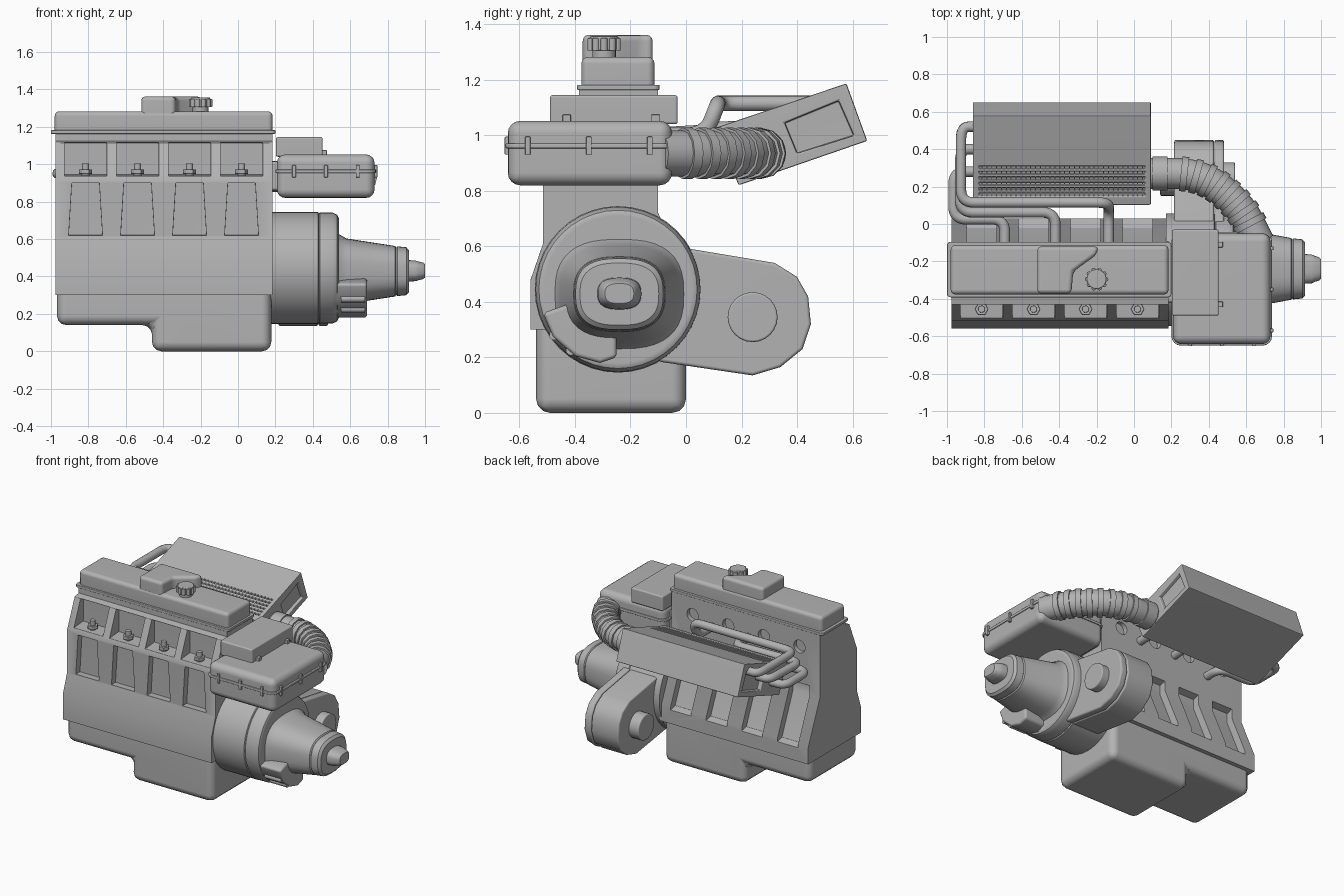
import bpy, bmesh
from math import sin, cos, pi, copysign
from mathutils import Vector

cube = bpy.data.objects.get("Cube")
if cube:
    bpy.data.objects.remove(cube, do_unlink=True)

grey = bpy.data.materials.new("cast_grey")
grey.use_nodes = True
grey.diffuse_color = (0.45, 0.45, 0.45, 1)
grey.node_tree.nodes["Principled BSDF"].inputs["Base Color"].default_value = grey.diffuse_color
parts = []


def bake(ob):
    """Apply all modifiers (or convert a curve) into a plain mesh object."""
    dg = bpy.context.evaluated_depsgraph_get()
    mesh = bpy.data.meshes.new_from_object(ob.evaluated_get(dg))
    name = ob.name
    bpy.data.objects.remove(ob, do_unlink=True)
    new = bpy.data.objects.new(name, mesh)
    bpy.context.collection.objects.link(new)
    return new


def finish(ob, cutters=(), bevel=0.0, segments=3):
    """Cut, round the edges, colour and register a part."""
    for c in cutters:
        mod = ob.modifiers.new("cut", 'BOOLEAN')
        mod.object, mod.operation, mod.solver = c, 'DIFFERENCE', 'EXACT'
    if bevel:
        mod = ob.modifiers.new("round", 'BEVEL')
        mod.width, mod.segments, mod.limit_method = bevel, segments, 'ANGLE'
        mod.angle_limit = 0.6
    ob = bake(ob)
    for c in cutters:
        bpy.data.objects.remove(c, do_unlink=True)
    ob.data.materials.clear()
    ob.data.materials.append(grey)
    parts.append(ob)
    return ob


def raw_loft(name, rings):
    """Closed skin through equal-length rings of points, capped at both ends."""
    bm = bmesh.new()
    loops = [[bm.verts.new(p) for p in ring] for ring in rings]
    n = len(loops[0])
    for a, b in zip(loops, loops[1:]):
        for i in range(n):
            j = (i + 1) % n
            bm.faces.new((a[i], a[j], b[j], b[i]))
    bm.faces.new(loops[0][::-1])
    bm.faces.new(loops[-1])
    bmesh.ops.recalc_face_normals(bm, faces=bm.faces)
    mesh = bpy.data.meshes.new(name)
    bm.to_mesh(mesh)
    bm.free()
    ob = bpy.data.objects.new(name, mesh)
    bpy.context.collection.objects.link(ob)
    return ob


def raw_prism(name, axis, pts, a, b):
    place = {'x': lambda p, d: (d, p[0], p[1]),
             'y': lambda p, d: (p[0], d, p[1]),
             'z': lambda p, d: (p[0], p[1], d)}[axis]
    return raw_loft(name, [[place(p, d) for p in pts] for d in (a, b)])


def prism(name, axis, pts, a, b, bevel=0.0, cutters=(), segments=3):
    return finish(raw_prism(name, axis, pts, a, b), cutters, bevel, segments)


def box(name, x0, x1, y0, y1, z0, z1, bevel=0.0, segments=3):
    return prism(name, 'z', [(x0, y0), (x1, y0), (x1, y1), (x0, y1)], z0, z1, bevel, (), segments)


def circle(u, v, r, n=24):
    return [(u + r * cos(2 * pi * i / n), v + r * sin(2 * pi * i / n)) for i in range(n)]


def rounded_rect(x0, x1, y0, y1, r):
    corners = [(x1 - r, y1 - r), (x0 + r, y1 - r), (x0 + r, y0 + r), (x1 - r, y0 + r)]
    return [(cx + r * cos((k + i / 4) * pi / 2), cy + r * sin((k + i / 4) * pi / 2))
            for k, (cx, cy) in enumerate(corners) for i in range(5)]


def loft_x(name, sections, cy, cz, power=1.0, n=40):
    """Round (power 1) or squarish (power < 1) body along x from (x, half y, half z)."""
    def soft(v):
        return copysign(abs(v) ** power, v) if abs(v) > 1e-6 else 0.0
    return finish(raw_loft(name, [[(x, cy + hy * soft(cos(2 * pi * i / n)),
                                    cz + hz * soft(sin(2 * pi * i / n))) for i in range(n)]
                                  for x, hy, hz in sections]))


def smooth_path(points, r):
    """Replace each corner of a polyline by a curve."""
    pts = [Vector(p) for p in points]
    out = [pts[0]]
    for a, b, c in zip(pts, pts[1:], pts[2:]):
        s = b + (a - b).normalized() * min(r, (a - b).length * 0.48)
        e = b + (c - b).normalized() * min(r, (c - b).length * 0.48)
        out += [s * (1 - t) ** 2 + b * 2 * t * (1 - t) + e * t ** 2 for t in [i / 7 for i in range(8)]]
    return out + [pts[-1]]


def tube(name, points, radius, corner=0.07):
    path = smooth_path(points, corner)
    cu = bpy.data.curves.new(name, 'CURVE')
    cu.dimensions, cu.bevel_depth, cu.bevel_resolution, cu.use_fill_caps = '3D', radius, 4, True
    sp = cu.splines.new('POLY')
    sp.points.add(len(path) - 1)
    for p, v in zip(sp.points, path):
        p.co = (*v, 1)
    ob = bpy.data.objects.new(name, cu)
    bpy.context.collection.objects.link(ob)
    finish(ob)
    return path


# Engine block with spark plug bays, side pockets and port holes
bays = [-0.815 + 0.278 * i for i in range(4)]
cuts = []
for x in bays:
    cuts.append(raw_prism("cut_bay", 'x', [(-0.4, 1.115), (-0.4, 0.945), (-0.65, 0.925), (-0.65, 1.115)],
                          x - 0.113, x + 0.113))
    cuts.append(raw_prism("cut_front", 'y', [(x - 0.09, 0.62), (x + 0.09, 0.62), (x + 0.073, 0.9),
                                             (x - 0.073, 0.9)], -0.7, -0.47))
    cuts.append(raw_prism("cut_back", 'x', [(-0.05, 0.8), (-0.145, 0.77), (-0.145, 0.7), (-0.02, 0.41),
                                            (0.1, 0.38), (0.1, 0.8)], x - 0.08, x + 0.08))
    cuts.append(raw_prism("cut_port", 'y', circle(x, 1.04, 0.045, 12), -0.13, 0.0))
block = [(-0.56, 0.3), (-0.56, 0.48), (-0.515, 0.61), (-0.515, 0.91), (-0.43, 1.115), (-0.385, 1.125),
         (-0.385, 1.17), (-0.1, 1.17), (-0.1, 0.72), (0.03, 0.42), (0.03, 0.3)]
prism("engine_block", 'x', block, -0.975, 0.185, 0.008, cuts, 2)

# Oil pan with deep sump
prism("oil_pan", 'y', [(-0.968, 0.36), (-0.968, 0.14), (-0.46, 0.14), (-0.46, 0), (0.178, 0), (0.178, 0.36)],
      -0.54, 0.0, 0.05)

# Valve cover, flange, raised breather and filler cap
prism("cover_flange", 'z', rounded_rect(-1.0, 0.2, -0.392, -0.095, 0.02), 1.163, 1.182, 0.004)
box("valve_cover", -0.98, 0.185, -0.377, -0.113, 1.15, 1.283, 0.025)
prism("cover_breather", 'z', [(-0.517, -0.12), (-0.19, -0.12), (-0.2, -0.165), (-0.27, -0.215),
                              (-0.325, -0.255), (-0.335, -0.372), (-0.517, -0.372)], 1.22, 1.362, 0.022)
prism("cap_neck", 'z', circle(-0.2, -0.295, 0.042), 1.26, 1.32)
prism("filler_cap", 'z', circle(-0.2, -0.295, 0.052), 1.305, 1.357, 0.006)
for u, v in circle(-0.2, -0.295, 0.05, 10):
    prism("cap_grip", 'z', circle(u, v, 0.013, 8), 1.305, 1.35, 0.003)

# Spark plugs
for x in bays:
    for r, z0, z1, n in ((0.022, 0.92, 0.95, 16), (0.036, 0.948, 0.972, 6), (0.019, 0.97, 1.005, 12)):
        prism("spark_plug", 'z', circle(x, -0.455, r, n), z0, z1, 0.003)

# Clutch housing, gearbox and output shaft
loft_x("clutch_housing", [(0.17, .3, .3), (0.428, .3, .3), (0.432, .292, .292), (0.438, .298, .298),
                          (0.505, .297, .297), (0.53, .285, .285), (0.54, .265, .265)], -0.245, 0.445)
loft_x("gearbox", [(0.5, .25, .215), (0.545, .23, .195), (0.58, .213, .175), (0.84, .165, .135),
                   (0.846, .157, .127), (0.852, .163, .133), (0.9, .158, .128), (0.915, .142, .112)],
       -0.24, 0.428, 0.75)
loft_x("output_shaft", [(0.9, .08, .058), (0.95, .077, .055), (0.965, .07, .05), (0.99, .062, .044),
                        (1.0, .052, .036)], -0.24, 0.43, 0.75)

# Gusset with two raised bars under the gearbox
prism("gearbox_gusset", 'x', [(-0.515, 0.36), (-0.43, 0.39), (-0.25, 0.36), (-0.25, 0.2), (-0.31, 0.18),
                              (-0.4, 0.205), (-0.48, 0.275)], 0.5, 0.69, 0.015)
for y, z in ((-0.475, 0.28), (-0.415, 0.225)):
    tube("gusset_bar", [(0.55, y, z), (0.68, y, z)], 0.018)

# Side drive housing with its shaft
arm = [(-0.12, 0.62), (0.02, 0.59), (0.32, 0.54), (0.4, 0.49), (0.44, 0.42), (0.45, 0.32), (0.42, 0.23),
       (0.34, 0.165), (0.24, 0.135), (-0.1, 0.185)]
prism("drive_housing", 'x', arm, 0.215, 0.428, 0.012)
prism("drive_cover", 'x', arm, 0.43, 0.482, 0.012)
prism("drive_shaft", 'x', circle(0.24, 0.345, 0.09), 0.14, 0.54, 0.008)

# Air filter box with rim, clips, mount and control unit
box("filter_box", 0.208, 0.73, -0.642, -0.05, 0.82, 1.052, 0.045, 4)
prism("filter_rim", 'z', rounded_rect(0.2, 0.738, -0.65, -0.042, 0.05), 0.953, 0.971, 0.005)
for t in (-0.57, -0.35, -0.13):
    box("filter_clip", 0.725, 0.745, t - 0.01, t + 0.01, 0.93, 0.995, 0.003)
for t in (0.3, 0.47, 0.64):
    box("filter_clip", t - 0.01, t + 0.01, -0.653, -0.635, 0.93, 0.995, 0.003)
box("filter_mount", 0.15, 0.23, -0.42, -0.12, 0.86, 1.015, 0.015)
box("control_unit", 0.203, 0.453, -0.49, -0.03, 1.04, 1.145, 0.01)
for t in (-0.43, -0.11):
    box("control_clip", 0.445, 0.475, t - 0.015, t + 0.015, 1.04, 1.075, 0.003)

# Tilted cooler with end recesses and louvre slots
cuts = []
recess = [(0.355, 1.045), (0.55, 1.125), (0.605, 1.0), (0.4, 0.935)]
for a, b in ((-0.95, -0.835), (0.065, 0.2)):
    cuts.append(raw_prism("cut_end", 'x', recess, a, b))
for i in range(6):
    y = 0.165 + 0.029 * i
    z = 1.025 + (y - 0.1) * 0.337
    cuts.append(raw_prism("cut_slot", 'x', [(y - 0.012, z - 0.018), (y + 0.002, z - 0.013),
                                            (y - 0.006, z + 0.02), (y - 0.02, z + 0.015)], -0.83, 0.06))
prism("cooler", 'x', [(0.19, 0.82), (0.653, 0.98), (0.578, 1.187), (0.1, 1.025)], -0.862, 0.09, 0.01, cuts, 2)
for i in range(34):
    x = -0.815 + 0.026 * i
    prism("louvre_bridge", 'x', [(0.155, 1.025), (0.315, 1.079), (0.312, 1.093), (0.15, 1.037)], x, x + 0.005)

# Ribbed intake hose with collars
route = [(0.05, 0.27, 0.935), (0.36, 0.27, 0.935), (0.57, 0.1, 0.935), (0.67, -0.1, 0.935)]
path = tube("intake_hose", route, 0.083, 0.14)
loft_x("hose_clamp", [(0.1, .09, .09), (0.18, .09, .09)], 0.27, 0.935)


def along(d):
    for a, b in zip(path, path[1:]):
        step = (b - a).length
        if d <= step:
            return a + (b - a) * (d / max(step, 1e-6))
        d -= step
    return path[-1]


for i in range(8):
    d = 0.2 + 0.065 * i
    tube("hose_rib", [along(d), along(d + 0.036)], 0.093)

# Coolant pipes from the head to the end of the cooler
tube("upper_pipe", [(-0.135, -0.12, 1.0), (-0.135, 0.07, 1.0), (-0.135, 0.115, 1.115), (-0.925, 0.115, 1.115),
                    (-0.925, 0.52, 1.115), (-0.84, 0.52, 1.115)], 0.028)
tube("middle_pipe", [(-0.42, -0.12, 1.0), (-0.42, 0.062, 1.01), (-0.93, 0.062, 1.02), (-0.93, 0.4, 1.03),
                     (-0.84, 0.4, 1.03)], 0.028)
tube("lower_pipe", [(-0.69, -0.12, 0.95), (-0.69, 0.025, 0.95), (-0.965, 0.025, 0.95),
                    (-0.965, 0.28, 0.95), (-0.84, 0.28, 0.95)], 0.028)

# Smooth shading with kept sharp edges
bpy.ops.object.select_all(action='DESELECT')
for ob in parts:
    ob.select_set(True)
bpy.context.view_layer.objects.active = parts[0]
bpy.ops.object.shade_smooth_by_angle(angle=0.62)
for ob in parts:
    ob.modifiers.new("even_shading", 'WEIGHTED_NORMAL').keep_sharp = True
